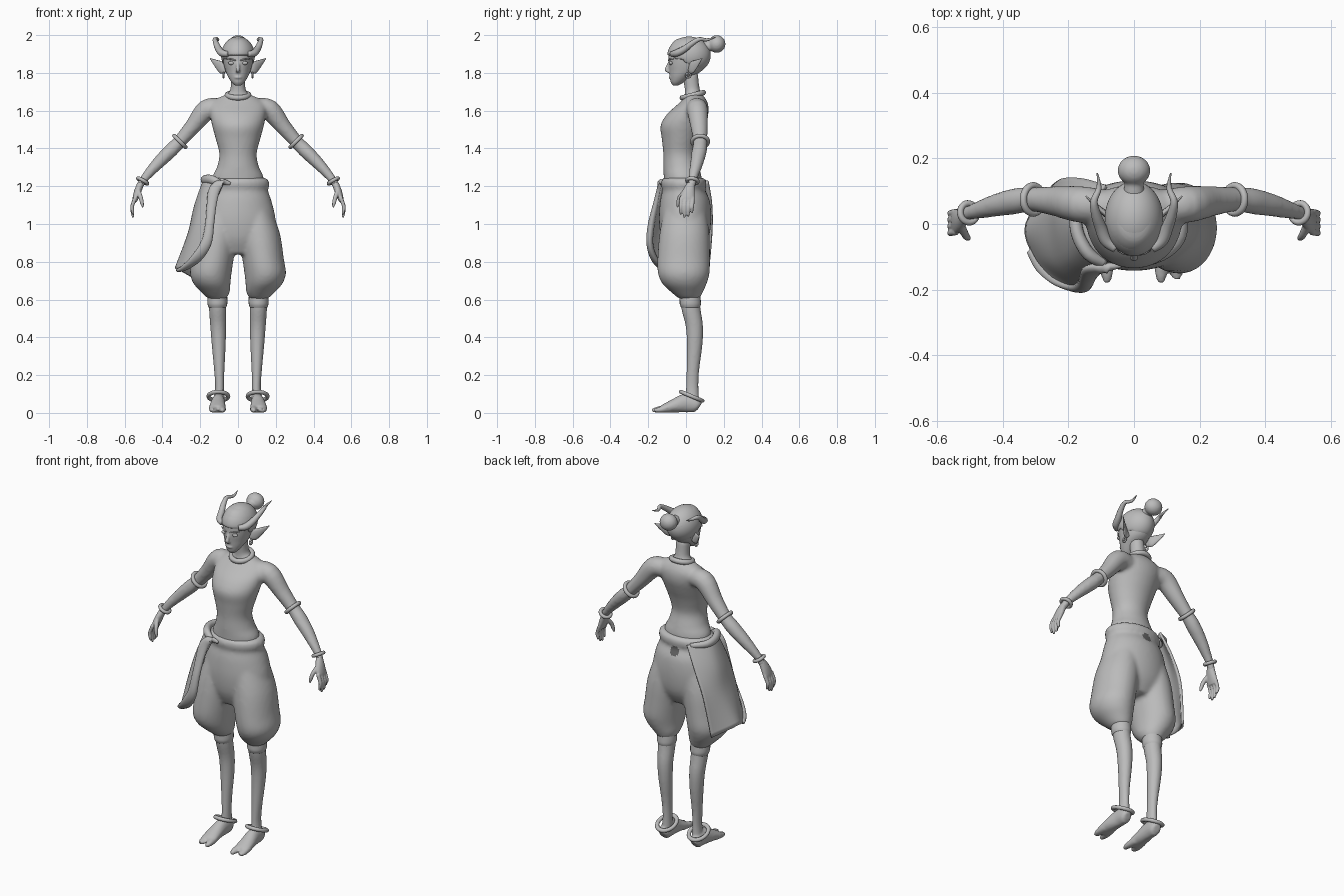
import bpy, bmesh, math
from mathutils import Vector, Matrix

def material(name, v):
    m = bpy.data.materials.new(name)
    m.diffuse_color = (v, v, v, 1)
    return m

GREY, DARK = material("clay grey", 0.5), material("dark opening", 0.13)
Z = Vector((0, 0, 1))

def finish(name, bm, voxel=0, smooth=4, mods=()):
    """Turn a bmesh into a smooth object, optionally fused by remeshing."""
    bmesh.ops.recalc_face_normals(bm, faces=bm.faces)
    me = bpy.data.meshes.new(name)
    bm.to_mesh(me)
    bm.free()
    ob = bpy.data.objects.new(name, me)
    bpy.context.collection.objects.link(ob)
    for kind, settings in mods:
        mod = ob.modifiers.new(kind, kind)
        for k, v in settings.items():
            setattr(mod, k, v)
    if voxel:
        r = ob.modifiers.new("fuse", 'REMESH')
        r.mode, r.voxel_size = 'VOXEL', voxel
        s = ob.modifiers.new("soften", 'SMOOTH')
        s.factor, s.iterations = 0.5, smooth
    if ob.modifiers:
        dg = bpy.context.evaluated_depsgraph_get()
        new = bpy.data.meshes.new_from_object(ob.evaluated_get(dg))
        ob.modifiers.clear()
        ob.data = new
    ob.data.materials.clear()
    ob.data.materials.append(GREY)
    for p in ob.data.polygons:
        p.use_smooth = True
    return ob

def spline(pts, steps):
    """Catmull-Rom through points of any dimension."""
    if steps == 1:
        return [list(p) for p in pts]
    out, n = [], len(pts)
    for i in range(n - 1):
        p = [pts[max(i - 1, 0)], pts[i], pts[i + 1], pts[min(i + 2, n - 1)]]
        for k in range(steps):
            t = k / steps
            out.append([0.5 * (2 * b + (c - a) * t + (2 * a - 5 * b + 4 * c - d) * t * t
                        + (3 * b - a - 3 * c + d) * t ** 3) for a, b, c, d in zip(*p)])
    return out + [list(pts[-1])]

def sweep(bm, pts, ref=(1, 0, 0), level=False, steps=4, n=20, s=1):
    """Skin ellipses (x, y, z, radius along ref, other radius); s=-1 mirrors in x."""
    path = spline(pts, steps)
    loops = []
    for i, p in enumerate(path):
        t = Vector(path[min(i + 1, len(path) - 1)][:3]) - Vector(path[max(i - 1, 0)][:3])
        t = Z if level else t.normalized()
        u = Vector(ref)
        u = (u - t * u.dot(t)).normalized()
        v = t.cross(u)
        ring = []
        for k in range(n):
            a = 2 * math.pi * k / n
            q = Vector(p[:3]) + u * max(p[3], .001) * math.cos(a) + v * max(p[4], .001) * math.sin(a)
            ring.append(bm.verts.new((q.x * s, q.y, q.z)))
        loops.append(ring)
    for a, b in zip(loops, loops[1:]):
        for k in range(n):
            bm.faces.new((a[k], a[(k + 1) % n], b[(k + 1) % n], b[k]))
    bm.faces.new(loops[0][::-1])
    bm.faces.new(loops[-1])

def ball(bm, c, r):
    bmesh.ops.create_uvsphere(bm, u_segments=24, v_segments=14, radius=1,
                              matrix=Matrix.Translation(c) @ Matrix.Diagonal((*r, 1)))

def band(name, c, normal, rad, tube, squash=1.0):
    """Torus ring around an axis."""
    bm = bmesh.new()
    rot = Vector(normal).to_track_quat('Z', 'Y').to_matrix().to_4x4()
    M = Matrix.Translation(c) @ rot @ Matrix.Diagonal((1, squash, 1, 1))
    N, K = 32, 10
    v = [[bm.verts.new(M @ Vector(((rad + tube * math.cos(b)) * math.cos(a),
          (rad + tube * math.cos(b)) * math.sin(a), tube * math.sin(b))))
          for b in (2 * math.pi * j / K for j in range(K))]
         for a in (2 * math.pi * i / N for i in range(N))]
    for i in range(N):
        for j in range(K):
            w = v[(i + 1) % N]
            bm.faces.new((v[i][j], w[j], w[(j + 1) % K], v[i][(j + 1) % K]))
    return finish(name, bm)

# Torso, neck and arms fused
bm = bmesh.new()
sweep(bm, [(0, -.015, 1.17, .14, .10), (0, -.018, 1.25, .135, .10), (0, -.025, 1.30, .112, .095),
           (0, -.033, 1.37, .099, .087), (0, -.028, 1.45, .118, .10), (0, -.018, 1.52, .137, .117),
           (0, .008, 1.58, .148, .11), (0, .035, 1.63, .148, .083), (0, .045, 1.665, .11, .058),
           (0, .038, 1.69, .055, .045), (0, .032, 1.72, .04, .04), (0, .022, 1.80, .04, .042)],
      level=True, n=32)
for s in (-1, 1):
    sweep(bm, [(.09, .055, 1.612, .05, .05), (.165, .06, 1.605, .056, .056), (.24, .07, 1.515, .046, .043),
               (.31, .075, 1.435, .037, .036), (.36, .07, 1.385, .04, .038), (.43, .055, 1.315, .034, .032),
               (.50, .035, 1.235, .023, .022), (.525, .025, 1.19, .022, .018)], ref=(0, 1, 0), s=s)
finish("torso_and_arms", bm, .010, 5)

# Head with nose and jaw
bm = bmesh.new()
sweep(bm, [(0, -.055, 1.733, .016, .014), (0, -.046, 1.75, .034, .035), (0, -.026, 1.78, .053, .06),
           (0, -.003, 1.81, .066, .086), (0, .01, 1.85, .077, .103), (0, .02, 1.90, .084, .111),
           (0, .016, 1.94, .079, .10), (0, .01, 1.975, .05, .064), (0, .006, 1.988, .015, .02)],
      level=True, n=32)
sweep(bm, [(0, -.085, 1.86, .008, .008), (0, -.098, 1.83, .010, .010), (0, -.104, 1.815, .013, .009),
           (0, -.085, 1.803, .010, .006)])
ball(bm, (0, -.08, 1.776), (.022, .012, .008))
finish("head", bm, .005, 3)

# Hair cap with a fringe line, and the bun
bm = bmesh.new()
ball(bm, (0, .016, 1.893), (.091, .117, .1))
low = [v for v in bm.verts if v.co.z < 1.872 - .45 * (v.co.y + .08)]
bmesh.ops.delete(bm, geom=low, context='VERTS')
finish("hair_cap", bm, mods=[('SOLIDIFY', {'thickness': .012, 'offset': -1}), ('SUBSURF', {'levels': 1})])
bm = bmesh.new()
ball(bm, (0, .163, 1.953), (.05, .046, .047))
sweep(bm, [(0, .08, 1.93, .035, .035), (0, .15, 1.952, .025, .025)])
finish("hair_bun", bm, .006, 3)

band("collar", (0, .036, 1.682), (0, -.25, 1), .057, .0145)

for s, side in ((-1, "right"), (1, "left")):
    # Horn
    bm = bmesh.new()
    sweep(bm, [(.055, -.075, 1.90, .014, .014), (.085, -.05, 1.905, .019, .019), (.102, -.01, 1.925, .018, .018),
               (.116, .03, 1.955, .015, .015), (.122, .07, 1.978, .011, .011), (.107, .11, 1.975, .008, .008),
               (.112, .155, 1.988, .002, .002)], ref=(0, 0, 1), n=12, s=s)
    finish(side + "_horn", bm)
    # Pointed ear
    bm = bmesh.new()
    sweep(bm, [(.062, .022, 1.815, .022, .012), (.085, .03, 1.828, .032, .010), (.115, .055, 1.85, .02, .007),
               (.147, .085, 1.876, .002, .002)], ref=(0, 0, 1), n=12, s=s)
    finish(side + "_ear", bm)
    band(side + "_earring", (s * .077, .012, 1.787), (1, 0, 0), .012, .005)
    # Eye and brow
    bm = bmesh.new()
    ball(bm, (s * .034, -.079, 1.852), (.018, .010, .010))
    sweep(bm, [(.012, -.092, 1.866, .003, .004), (.035, -.087, 1.872, .004, .005),
               (.06, -.066, 1.874, .002, .002)], ref=(0, 0, 1), n=8, s=s)
    finish(side + "_eye", bm)
    # Arm bands
    band(side + "_elbow_band", (s * .308, .075, 1.437), (s * .7, 0, -.7), .042, .011)
    band(side + "_wrist_band", (s * .505, .034, 1.228), (s * .45, -.12, -.8), .029, .010)
    # Hand: palm, four fingers and a thumb
    bm = bmesh.new()
    sweep(bm, [(.515, .027, 1.215, .02, .018), (.53, .015, 1.175, .032, .019), (.542, .008, 1.14, .038, .016),
               (.548, .006, 1.12, .034, .012)], ref=(0, 1, 0), s=s)
    for i, tip in enumerate((1.05, 1.034, 1.04, 1.058)):
        y = -.024 + i * .020
        sweep(bm, [(.543, y, 1.14, .011, .011), (.560, y - .003, 1.095, .010, .010),
                   (.558, y - .004, tip + .02, .009, .009), (.555, y - .004, tip, .005, .005)],
              ref=(0, 1, 0), n=10, s=s)
    sweep(bm, [(.528, -.005, 1.175, .013, .013), (.515, -.033, 1.14, .012, .012), (.508, -.042, 1.11, .010, .010),
               (.503, -.045, 1.088, .005, .005)], ref=(0, 1, 0), n=10, s=s)
    finish(side + "_hand", bm, .004, 2)
    # Lower leg
    bm = bmesh.new()
    sweep(bm, [(.108, .02, .66, .046, .05), (.108, .025, .56, .046, .051), (.105, .044, .46, .042, .046),
               (.102, .046, .36, .037, .041), (.099, .036, .22, .027, .033), (.097, .033, .13, .024, .033),
               (.10, .035, .05, .03, .036)], level=True, s=s)
    # Foot with split toes
    sweep(bm, [(.102, .072, .034, .02, .024), (.103, .055, .042, .033, .04), (.104, .0, .052, .036, .050),
               (.108, -.06, .038, .042, .037), (.109, -.115, .024, .046, .023), (.109, -.13, .02, .04, .018)], s=s)
    sweep(bm, [(.09, -.09, .024, .024, .022), (.083, -.145, .018, .02, .017), (.083, -.18, .013, .010, .010)], s=s)
    sweep(bm, [(.122, -.09, .024, .03, .022), (.130, -.135, .017, .024, .016), (.128, -.167, .012, .014, .010)], s=s)
    for v in bm.verts:
        v.co.z = max(v.co.z, 0)
    finish(side + "_leg", bm, .007, 3)
    band(side + "_anklet", (s * .104, .03, .088), (0, .42, 1), .052, .011, 1.15)
    # Trouser cuff
    bm = bmesh.new()
    sweep(bm, [(.109, .02, .64, .05, .055), (.109, .022, .60, .053, .056), (.109, .023, .575, .052, .056),
               (.109, .024, .558, .046, .05)], level=True, s=s)
    finish(side + "_trouser_cuff", bm)

# Baggy trousers: hips and two ballooned legs fused, with a waistband roll
bm = bmesh.new()
sweep(bm, [(0, -.012, 1.245, .14, .10), (0, -.012, 1.232, .162, .118), (0, -.012, 1.20, .166, .12),
           (0, -.012, 1.18, .158, .113), (0, -.005, 1.12, .178, .132), (0, -.005, 1.02, .20, .138),
           (0, -.006, .92, .19, .125), (0, -.01, .84, .11, .085)], level=True, n=40)
for s in (-1, 1):
    sweep(bm, [(.09, -.006, 1.08, .085, .11), (.112, -.008, .95, .11, .132), (.132, -.012, .82, .11, .139),
               (.144, -.012, .74, .110, .137), (.138, -.008, .685, .098, .118), (.120, .005, .64, .076, .085),
               (.110, .018, .605, .05, .056)], level=True, n=32, s=s)
trousers = finish("trousers", bm, .011, 6)
trousers.data.materials.append(DARK)
for p in trousers.data.polygons:
    c = p.center
    if c.y > 0 and (c.x / .032) ** 2 + ((c.z - 1.165) / .026) ** 2 < 1:
        p.material_index = 1      # opening at the back of the waist

# Draped side cloth, as columns from the back edge to the front edge
columns = [[(-.085, .115, 1.225), (-.15, .135, 1.10), (-.21, .137, .95), (-.245, .115, .72)],
           [(-.168, .03, 1.245), (-.222, .03, 1.10), (-.258, .02, .95), (-.325, .00, .765)],
           [(-.155, -.06, 1.245), (-.2, -.10, 1.10), (-.24, -.115, .95), (-.305, -.09, .755)],
           [(-.08, -.13, 1.215), (-.125, -.155, 1.10), (-.155, -.195, .95), (-.25, -.165, .80)]]
fine = [spline(c, 6) for c in columns]
rows = [spline(r, 6) for r in zip(*fine)]
bm = bmesh.new()
grid = [[bm.verts.new(p) for p in r] for r in rows]
for a, b in zip(grid, grid[1:]):
    for k in range(len(a) - 1):
        bm.faces.new((a[k], a[k + 1], b[k + 1], b[k]))
finish("side_cloth", bm, mods=[('SOLIDIFY', {'thickness': .014, 'offset': 0})])

# Rolled front hem of the cloth and the tuck at the waist
bm = bmesh.new()
sweep(bm, [(-.04, -.128, 1.213, .008, .006), (-.085, -.132, 1.22, .02, .014), (-.125, -.14, 1.18, .03, .016),
           (-.14, -.16, 1.10, .026, .016), (-.15, -.183, 1.0, .024, .018), (-.168, -.192, .90, .028, .018),
           (-.22, -.17, .82, .03, .017), (-.28, -.125, .77, .025, .015), (-.318, -.08, .755, .012, .010)],
      ref=(1, 0, .3), n=16)
sweep(bm, [(-.09, -.12, 1.215, .015, .015), (-.14, -.09, 1.235, .024, .02), (-.175, -.02, 1.235, .024, .02),
           (-.168, .05, 1.23, .02, .018), (-.1, .10, 1.22, .015, .012)], ref=(0, 0, 1), n=16)
finish("cloth_hem", bm)
